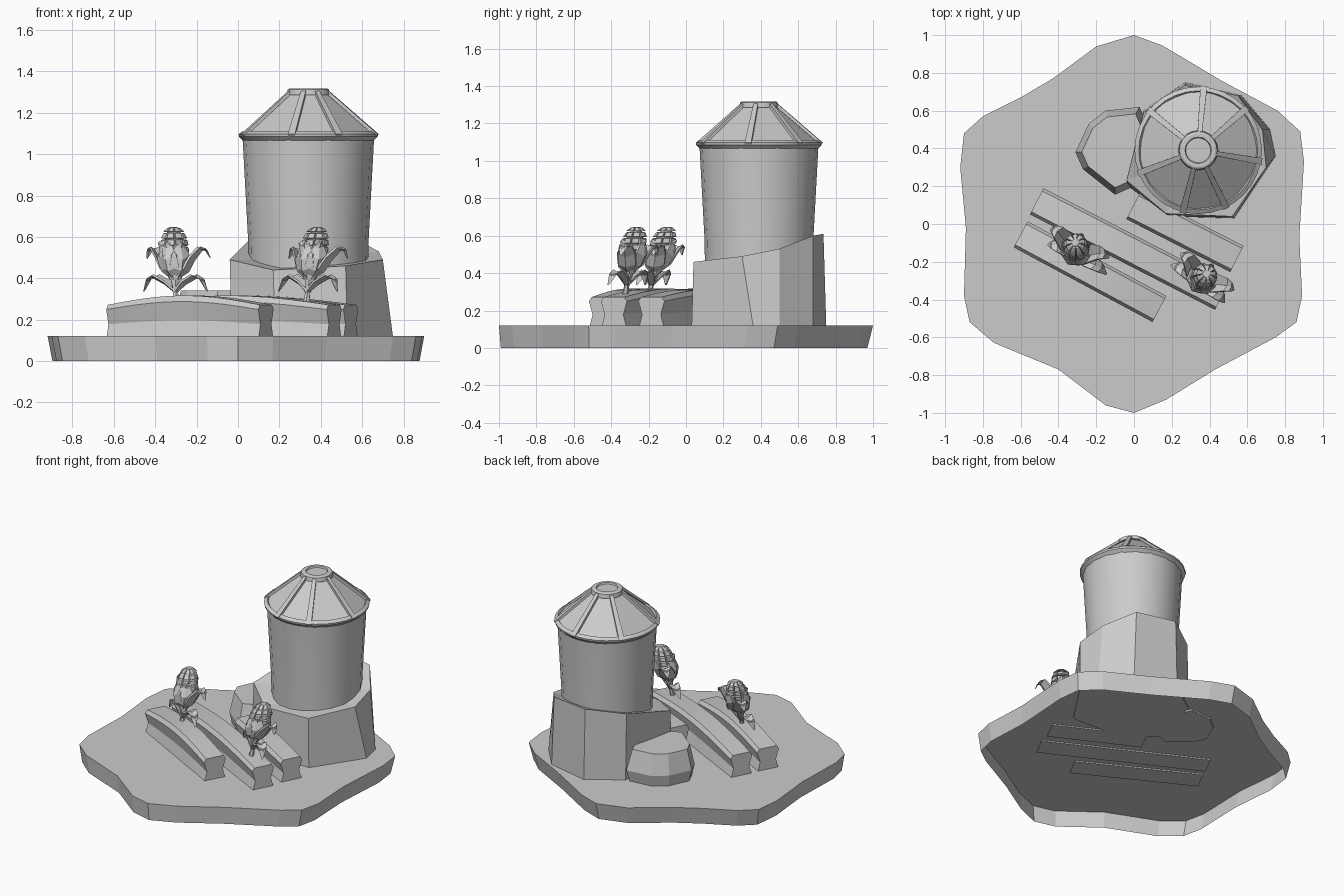
import bpy, bmesh, math
from math import sin, cos, radians, pi
from mathutils import Vector, Matrix

if "Cube" in bpy.data.objects:
    bpy.data.objects.remove(bpy.data.objects["Cube"])


def make(name, bm, smooth=None):
    bmesh.ops.recalc_face_normals(bm, faces=bm.faces[:])
    me = bpy.data.meshes.new(name)
    bm.to_mesh(me)
    bm.free()
    ob = bpy.data.objects.new(name, me)
    bpy.context.collection.objects.link(ob)
    if smooth:
        bpy.ops.object.select_all(action='DESELECT')
        ob.select_set(True)
        bpy.context.view_layer.objects.active = ob
        bpy.ops.object.shade_smooth_by_angle(angle=radians(smooth))
    return ob


def loft(bm, rings, start=True, end=True, loop=False):
    """Skin closed rings of points, optionally capped."""
    vs = [[bm.verts.new(p) for p in r] for r in rings]
    pairs = list(zip(vs, vs[1:])) + ([(vs[-1], vs[0])] if loop else [])
    for a, b in pairs:
        n = len(a)
        for i in range(n):
            bm.faces.new((a[i], a[(i + 1) % n], b[(i + 1) % n], b[i]))
    if start and not loop:
        bm.faces.new(vs[0])
    if end and not loop:
        bm.faces.new(vs[-1])
    return vs


def circle(c, r, z, n):
    return [(c[0] + r * cos(2 * pi * i / n), c[1] + r * sin(2 * pi * i / n), z) for i in range(n)]


def lathe(name, c, profile, n, closed=False):
    bm = bmesh.new()
    loft(bm, [circle(c, r, z, n) for r, z in profile], loop=closed)
    return make(name, bm, 30)


# Ground tile: wavy hexagon, hollow underneath
outline = [(0, 1), (.15, .945), (.47, .755), (.76, .60), (.88, .49), (.90, .33), (.875, -.07),
           (.89, -.38), (.86, -.52), (.75, -.6), (.43, -.77), (.17, -.93), (0, -1), (-.15, -.96),
           (-.4, -.77), (-.74, -.63), (-.87, -.52), (-.9, -.38), (-.89, -.02), (-.92, .3),
           (-.9, .48), (-.8, .57), (-.6, .67), (-.43, .77), (-.2, .94)]
bm = bmesh.new()
loft(bm, [[(x * .975, y * .98 - .01, 0) for x, y in outline], [(x, y, .12) for x, y in outline]],
     start=False)
make("ground_tile", bm)

# Planting beds: pinched section swept along an arch
SECTION = [(.075, 0), (.056, .42), (.078, .86), (.062, 1)]


def bed(name, p, q, t0=0.0, t1=1.0, n=10):
    p, q = Vector(p), Vector(q)
    side = (q - p).normalized().orthogonal()
    bm = bmesh.new()
    rings = []
    for i in range(n + 1):
        f = i / n
        t = t0 + (t1 - t0) * f
        top = .272 + .045 * sin(pi * t)
        c = p.lerp(q, f)
        half = SECTION + [(-w, h) for w, h in reversed(SECTION)]
        rings.append([(c.x + side.x * w, c.y + side.y * w, .11 + (top - .11) * h) for w, h in half])
    loft(bm, rings)
    make(name, bm, 20)


bed("front_bed", (-.60, -.055), (.135, -.45))
bed("middle_bed", (-.515, .12), (.465, -.385))
bed("rear_bed", (-.005, .095), (.545, -.185), .5, 1)

# Large boulder under the silo
S = (.34, .39)
low = [(-.03, .2), (.18, .04), (.53, .03), (.75, .36), (.72, .5), (.57, .68), (.27, .75), (.05, .6)]
top = [(-.04, .23, .49), (.17, .055, .44), (.52, .04, .46), (.70, .3, .49), (.68, .5, .53),
       (.55, .68, .6), (.27, .735, .61), (.05, .59, .58)]
bm = bmesh.new()
vs = loft(bm, [[(x, y, .11) for x, y in low], top], end=False)
hub = bm.verts.new((*S, .48))
for i in range(8):
    bm.faces.new((vs[1][i], vs[1][(i + 1) % 8], hub))
make("large_boulder", bm)

# Small boulder beside it
shape = [(-.31, .38), (-.24, .53), (-.15, .6), (.03, .62), (.12, .4), (0, .2), (-.1, .155), (-.27, .29)]
bm = bmesh.new()
loft(bm, [[(-.1 + (x + .1) * s, .39 + (y - .39) * s, z) for x, y in shape]
          for s, z in ((.9, .11), (1, .2), (.84, .34))])
make("small_boulder", bm)

# Silo drum and eave
lathe("silo_drum", S, [(.288, .42), (.292, .6), (.318, 1.08)], 20)
lathe("silo_eave", S, [(.315, 1.065), (.335, 1.085), (.337, 1.097), (.315, 1.112), (.3, 1.09)], 32, True)

# Roof: flat panels between ribs
RIBS = [-159, -104, -64, -10, 41, 85, 141]


def polar(deg, r, z):
    return (S[0] + r * cos(radians(deg)), S[1] + r * sin(radians(deg)), z)


bm = bmesh.new()
for i, a in enumerate(RIBS):
    b = RIBS[(i + 1) % 7] + (360 if i == 6 else 0)
    arc = [polar(a + (b - a) * k / 4, .325, 1.09) for k in range(5)]
    pts = arc + [polar(b, .085, 1.295), polar(a, .085, 1.295)]
    bm.faces.new([bm.verts.new(p) for p in pts])
bmesh.ops.remove_doubles(bm, verts=bm.verts, dist=.0005)
make("roof_panels", bm)

# Raised ribs and cap
bm = bmesh.new()
for a in RIBS:
    d = Vector((cos(radians(a)), sin(radians(a)), 0))
    t = Vector((-d.y, d.x, 0))
    rings = []
    for r, z, w in ((.332, 1.085, .018), (.088, 1.295, .012)):
        c = Vector((*S, z)) + d * r
        up = (d * .65 + Vector((0, 0, .76))) * .016
        rings.append([c - t * w, c + t * w, c + t * w + up, c - t * w + up])
    loft(bm, rings)
make("roof_ribs", bm)
lathe("roof_cap", S, [(.105, 1.285), (.1, 1.312), (.09, 1.318), (.07, 1.318), (.066, 1.308)], 20)


# Corn plants
def strip(bm, path, widths, angle, fold, M, thick=.008):
    """Folded leaf blade following a (radius, height) path."""
    R = M @ Matrix.Rotation(radians(angle), 4, 'Z')
    rings = []
    for (r, z), w in zip(path, widths):
        o = fold * w
        pts = [(r - o, -w, z + o), (r, 0, z), (r - o, w, z + o),
               (r - o - thick, w, z + o + thick), (r - thick, 0, z + thick),
               (r - o - thick, -w, z + o + thick)]
        rings.append([R @ Vector(p) for p in pts])
    loft(bm, rings)


def plant(name, pos, rot, lean):
    M = Matrix.Translation(pos)
    M[0][2], M[1][2] = lean
    M = M @ Matrix.Rotation(radians(rot), 4, 'Z')
    # Stalk
    bm = bmesh.new()
    loft(bm, [[M @ Vector(p) for p in circle((0, 0), r, z, 6)]
              for r, z in ((.017, -.01), (.013, .06), (.03, .13))])
    make(name + "_stalk", bm)
    # Two long drooping leaves
    bm = bmesh.new()
    for a in (0, 180):
        strip(bm, [(.0, .04), (.06, .085), (.12, .115), (.155, .10), (.175, .05)],
              [.012, .03, .034, .026, .005], a, .35, M)
    make(name + "_leaves", bm)
    # Husk: curled side blades and cupped blades
    bm = bmesh.new()
    for a in (15, 165):
        strip(bm, [(.015, .11), (.07, .145), (.1, .20), (.14, .25), (.165, .245), (.18, .21)],
              [.02, .05, .048, .036, .024, .004], a, .3, M)
    for a in (-95, -35, 90, 215):
        strip(bm, [(.015, .105), (.068, .15), (.085, .205), (.072, .26), (.08, .285)],
              [.02, .052, .05, .026, .005], a, .4, M)
    make(name + "_husk", bm)
    # Cob core and kernels
    bm = bmesh.new()
    loft(bm, [[M @ Vector(p) for p in circle((0, 0), r, z, 9)]
              for r, z in ((.03, .11), (.052, .17), (.054, .25), (.046, .31), (.02, .362))])
    make(name + "_cob", bm)
    bm = bmesh.new()
    levels = [(.057, .2), (.062, .235), (.06, .27), (.055, .305), (.043, .337), (.022, .362)]
    for (r0, z0), (r1, z1) in zip(levels, levels[1:]):
        for k in range(9):
            a = 2 * pi * k / 9
            rings = []
            for push, g in ((-.02, .0), (.0, .0), (.009, .22)):
                ring = []
                for r, z, s in ((r0, z0 + .002, -1), (r0, z0 + .002, 1),
                                (r1, z1 - .002, 1), (r1, z1 - .002, -1)):
                    zz = z + (((z0 + z1) / 2) - z) * g
                    b = a + s * (.32 - .2 * g)
                    rr = max(r + push, .004)
                    ring.append(M @ Vector((rr * cos(b), rr * sin(b), zz)))
                rings.append(ring)
            loft(bm, rings)
    make(name + "_kernels", bm)


plant("left_corn", (-.3, -.2, .285), -27, (-.03, .28))
plant("right_corn", (.33, -.325, .285), -35, (.15, .17))
